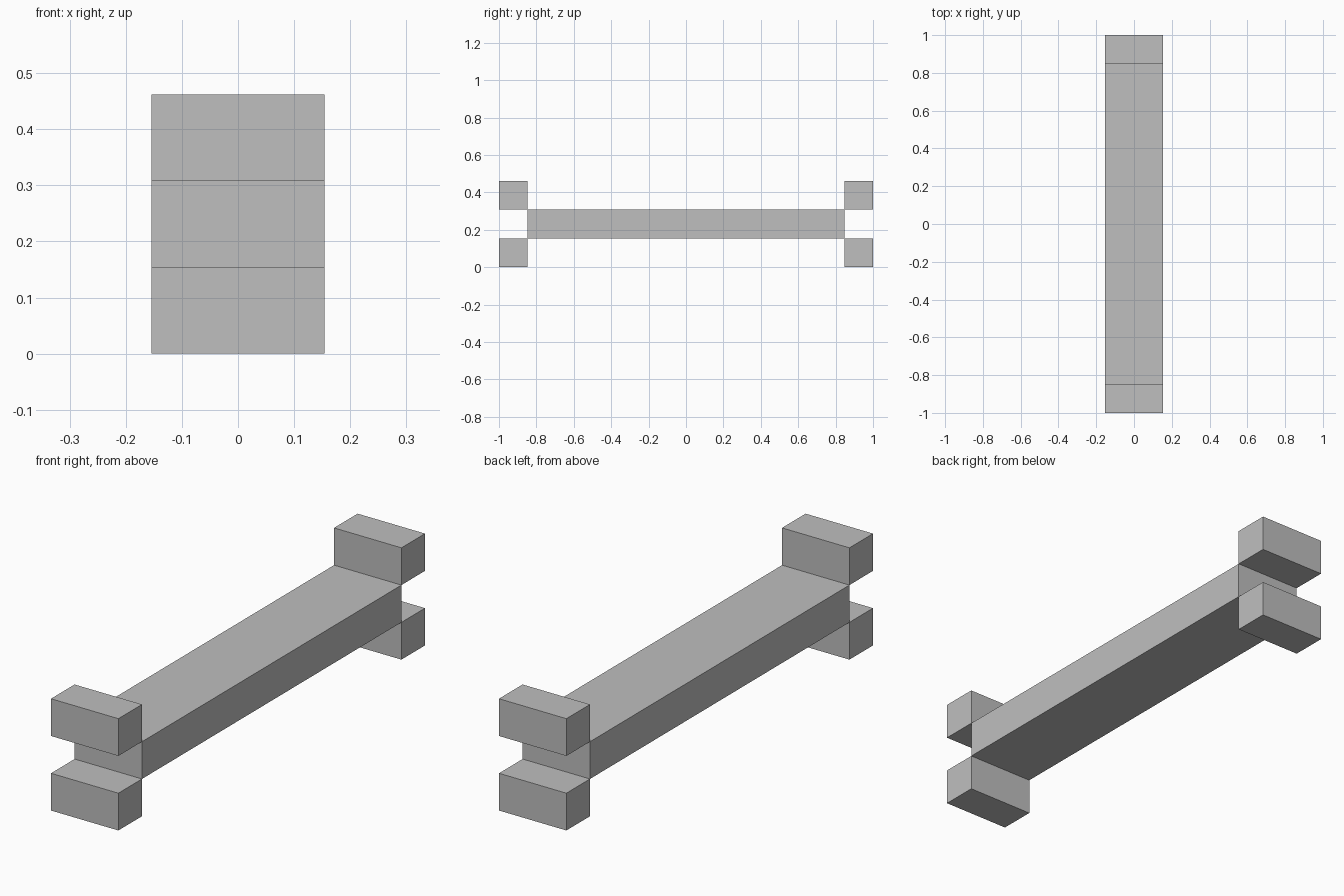
import bpy

cube = bpy.data.objects.get("Cube")
if cube:
    bpy.data.objects.remove(cube, do_unlink=True)

U = 2 / 13  # module: the model is 13 modules long, 2 wide, 3 high

grey = bpy.data.materials.new("light_grey")
grey.use_nodes = True
colour = (0.52, 0.52, 0.52, 1)
grey.diffuse_color = colour
grey.node_tree.nodes["Principled BSDF"].inputs["Base Color"].default_value = colour


def box(name, size, centre):
    """Axis-aligned box, sized and placed in modules."""
    bpy.ops.mesh.primitive_cube_add(size=1, location=[c * U for c in centre])
    ob = bpy.context.object
    ob.name = name
    ob.scale = [s * U for s in size]
    bpy.ops.object.transform_apply(location=False, rotation=False, scale=True)
    ob.data.materials.append(grey)
    return ob


# Long central beam
box("beam", (2, 11, 1), (0, 0, 1.5))

# Cross blocks touching the beam's end edges, above and below
for end, y in (("front", -6), ("back", 6)):
    for level, z in (("lower", 0.5), ("upper", 2.5)):
        box(f"{end}_{level}_block", (2, 1, 1), (0, y, z))
